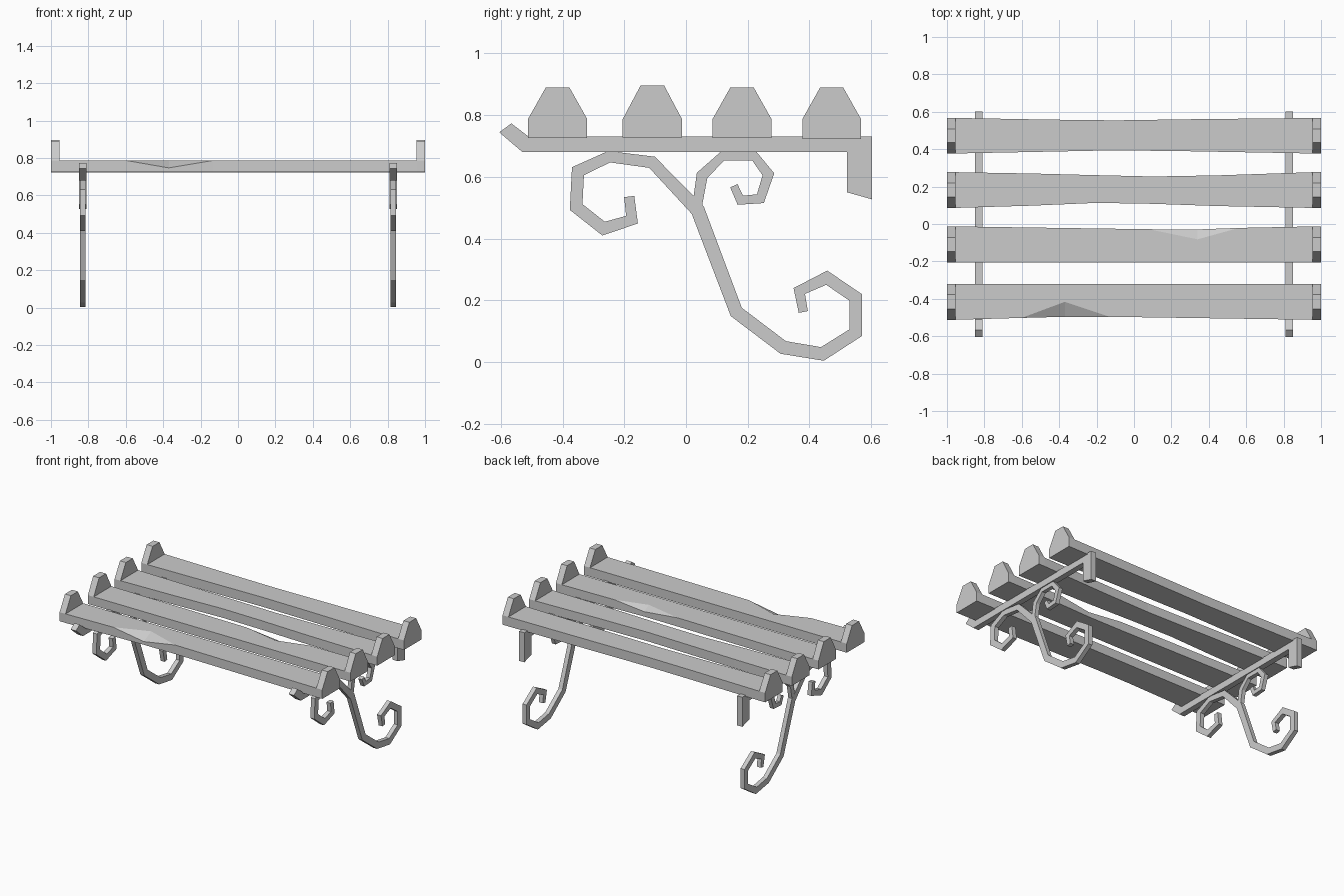
import bpy, bmesh
from mathutils import Vector

if "Cube" in bpy.data.objects:
    bpy.data.objects.remove(bpy.data.objects["Cube"])


def loft(name, rings):
    """Join equal-length rings of points with faces and close both ends."""
    bm = bmesh.new()
    vs = [[bm.verts.new(p) for p in r] for r in rings]
    n = len(rings[0])
    for a, b in zip(vs, vs[1:]):
        for i in range(n):
            j = (i + 1) % n
            bm.faces.new((a[i], a[j], b[j], b[i]))
    bm.faces.new(vs[0])
    bm.faces.new(vs[-1])
    bmesh.ops.remove_doubles(bm, verts=bm.verts, dist=1e-4)
    bmesh.ops.recalc_face_normals(bm, faces=bm.faces)
    me = bpy.data.meshes.new(name)
    bm.to_mesh(me)
    bm.free()
    ob = bpy.data.objects.new(name, me)
    bpy.context.collection.objects.link(ob)
    return ob


def ribbon(name, path, x, half):
    """Flat iron strip along (y, z, width) points with mitred corners."""
    pts = [Vector(p[:2]) for p in path]
    rings = []
    for i, p in enumerate(pts):
        d0 = (p - pts[max(i - 1, 0)]).normalized()
        d1 = (pts[min(i + 1, len(pts) - 1)] - p).normalized()
        t = (d0 + d1).normalized()
        ref = d1 if d1.length else d0
        o = Vector((-t.y, t.x)) * path[i][2] / 2 / max(t.dot(ref), 0.5)
        a, b = p + o, p - o
        rings.append([(x - half, *a), (x + half, *a), (x + half, *b), (x - half, *b)])
    return loft(name, rings)


# wooden slats with raised, tapered end blocks
TOP = 0.787


def slat(name, y0, y1, zb, ztop, middle):
    def cap(x):
        return [(x, y0, zb), (x, y0, TOP), (x, y0 + .058, ztop),
                (x, y1 - .058, ztop), (x, y1, TOP), (x, y1, zb)]

    def board(x, df=0, db=0, chip_f=0, chip_b=0):
        f, b = y0 + df, y1 - db
        return [(x, f, zb), (x, f, TOP - chip_f * .5), (x, f + chip_f, TOP),
                (x, b - chip_b, TOP), (x, b, TOP - chip_b * .5), (x, b, zb)]

    loft(name, [cap(-1), cap(-.955), board(-.955)]
         + [board(*m) for m in middle] + [board(.955), cap(.955), cap(1)])


# middle sections: x, front inset, back inset, front chip, back chip
slat("slat_1", -.512, -.32, .725, .89,
     [(-.6, .01, 0), (-.37, .016, 0, .08), (-.13, .016, 0)])
slat("slat_2", -.205, -.013, .727, .896,
     [(.08, 0, .015), (.34, 0, .016, 0, .053), (.56, 0, .008)])
slat("slat_3", .086, .277, .725, .89,
     [(-.55, .012, .007), (-.2, .027, .016), (.1, .022, .023), (.45, .01, .017)])
slat("slat_4", .377, .567, .722, .89,
     [(-.45, .01, .009), (-.1, .017, .013), (.3, .012, .007)])

# iron side frames
rail = [(-.605, .744), (-.566, .773), (-.51, .73), (.602, .73), (.602, .527),
        (.521, .55), (.521, .68), (-.53, .68)]
leg = [(-.184, .536, .033), (-.175, .461, .035), (-.267, .432, .04), (-.356, .502, .04),
       (-.35, .618, .04), (-.249, .665, .036), (-.11, .647, .038), (.038, .492, .045),
       (.163, .162, .043), (.315, .047, .043), (.442, .026, .042), (.55, .095, .04),
       (.55, .209, .04), (.456, .273, .04), (.367, .23, .033), (.38, .162, .03)]
curl = [(.032, .48, .03), (.052, .604, .036), (.117, .666, .028), (.222, .666, .028),
        (.267, .608, .034), (.241, .529, .03), (.176, .524, .028), (.155, .571, .026)]
for side, x in (("left", -.83), ("right", .83)):
    loft(side + "_rail", [[(x + d, y, z) for y, z in rail] for d in (-.02, .02)])
    ribbon(side + "_scroll_leg", leg, x, .015)
    ribbon(side + "_small_curl", curl, x, .014)
